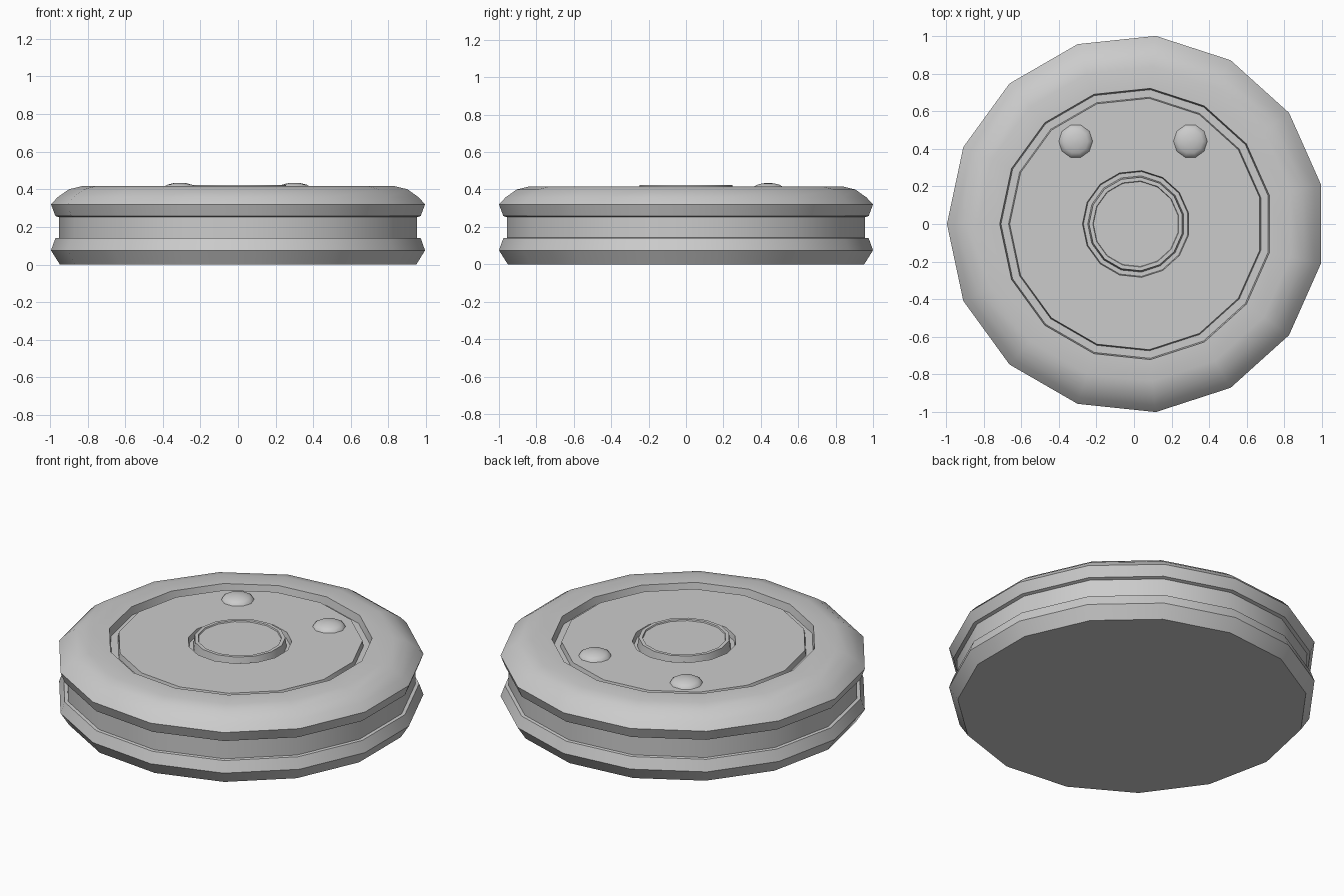
import bpy, bmesh, math

if "Cube" in bpy.data.objects:
    bpy.data.objects.remove(bpy.data.objects["Cube"])

CX = 0.011  # the odd-sided outline sits slightly off the origin


def lathe(name, profile, cx=CX, cy=0.0, sides=15, angle=48):
    """Revolve (radius, z) points; close both ends with flat caps."""
    bm = bmesh.new()
    rings = []
    for r, z in profile:
        rings.append([bm.verts.new((cx + r * math.cos(math.pi + math.tau * i / sides),
                                    cy + r * math.sin(math.pi + math.tau * i / sides), z))
                      for i in range(sides)])
    for a, b in zip(rings, rings[1:]):
        for i in range(sides):
            j = (i + 1) % sides
            bm.faces.new((a[i], a[j], b[j], b[i]))
    bm.faces.new(rings[0][::-1])
    bm.faces.new(rings[-1])
    bmesh.ops.recalc_face_normals(bm, faces=bm.faces)
    mesh = bpy.data.meshes.new(name)
    bm.to_mesh(mesh)
    bm.free()
    obj = bpy.data.objects.new(name, mesh)
    bpy.context.collection.objects.link(obj)
    bpy.ops.object.select_all(action='DESELECT')
    bpy.context.view_layer.objects.active = obj
    obj.select_set(True)
    bpy.ops.object.shade_smooth_by_angle(angle=math.radians(angle))
    return obj


# Body: lower flange, recessed band, upper rim, groove, top plate, button groove
lathe("disc_body", [
    (0.958, 0.0), (1.0055, 0.075), (0.982, 0.14),
    (0.963, 0.142), (0.963, 0.252),
    (0.982, 0.258), (1.0055, 0.32), (0.97, 0.358), (0.91, 0.40), (0.84, 0.417),
    (0.725, 0.417), (0.718, 0.37),
    (0.678, 0.37), (0.672, 0.402),
    (0.285, 0.402), (0.280, 0.37), (0.24, 0.37)])

# Raised centre button with a shallow dish
lathe("centre_button", [
    (0.258, 0.365), (0.25, 0.424), (0.23, 0.424), (0.227, 0.417)])

# Two low domes on the top plate
for side, label in ((-1, "left"), (1, "right")):
    steps = [math.radians(a) for a in (0, 22, 44, 66, 84)]
    lathe(label + "_dome",
          [(0.091 * math.cos(t), 0.40 + 0.035 * math.sin(t)) for t in steps],
          cx=side * 0.305 - 0.005, cy=0.44, sides=10, angle=60)
